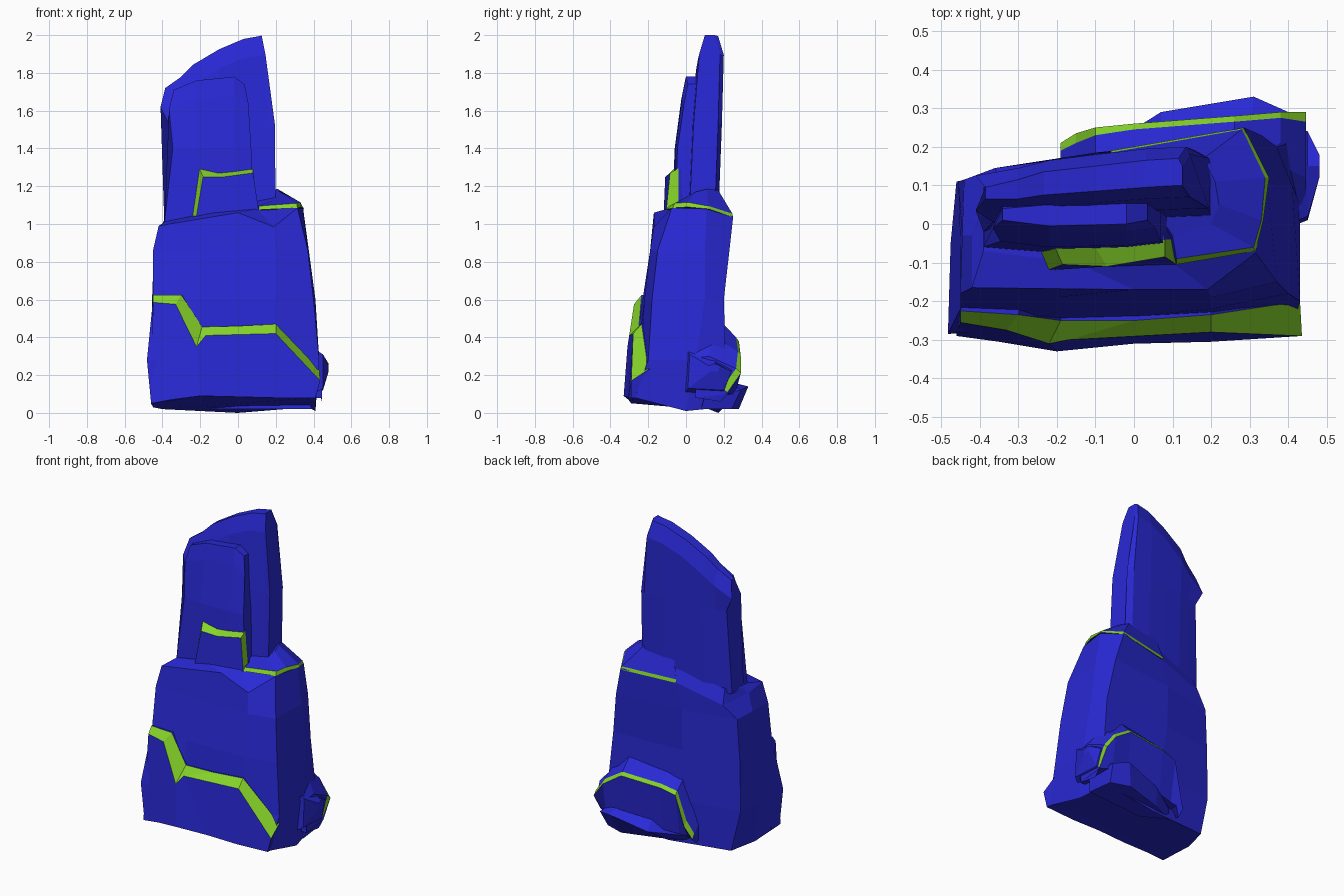
import bpy, bmesh


def material(name, rgb):
    m = bpy.data.materials.new(name)
    m.diffuse_color = (*rgb, 1)
    return m


BLUE = material("rock_blue", (0.022, 0.022, 0.67))
GREEN = material("edge_green", (0.24, 0.66, 0.023))


def loft(name, rings, green=()):
    """Skin equal-length rings of 3D points; green holds (band, side) pairs."""
    bm = bmesh.new()
    vs = [[bm.verts.new(p) for p in r] for r in rings]
    n = len(rings[0])
    for b in range(len(rings) - 1):
        for s in range(n):
            t = (s + 1) % n
            f = bm.faces.new((vs[b][s], vs[b][t], vs[b + 1][t], vs[b + 1][s]))
            f.material_index = 1 if (b, s) in green else 0
    bm.faces.new(vs[0][::-1])
    bm.faces.new(vs[-1])
    bmesh.ops.recalc_face_normals(bm, faces=bm.faces[:])
    me = bpy.data.meshes.new(name)
    bm.to_mesh(me)
    bm.free()
    me.materials.append(BLUE)
    me.materials.append(GREEN)
    ob = bpy.data.objects.new(name, me)
    bpy.context.collection.objects.link(ob)
    return ob


def level(z, pts):
    return [(x, y, z) for x, y in pts]


def slab(name, cols, front, back, z_mid):
    """Upright slab skinned along x. Column: (x at 4 heights, y front, y back, top z)."""
    rings = []
    for xs, yf, yb, zt in cols:
        zs = (1.0, z_mid, zt - 0.1, zt)
        ring = [(xs[i], yf + front[i], zs[i]) for i in range(4)]
        ring += [(xs[i], yb + back[i], zs[i]) for i in (3, 2, 1, 0)]
        rings.append(ring)
    loft(name, rings)


# Main lower rock body
loft("lower_body", [
    [(-.46, -.28, .05), (-.2, -.29, .09), (.2, -.28, .08), (.41, -.27, .08), (.41, 0, .01),
     (.37, .2, .03), (0, .17, 0), (-.4, .12, .02), (-.45, -.05, .03)],
    level(.28, [(-.482, -.285), (-.2, -.26), (.2, -.24), (.43, -.2), (.43, .05),
                (.4, .21), (-.05, .18), (-.46, .11), (-.475, -.05)]),
    level(.6, [(-.45, -.22), (-.2, -.23), (.2, -.22), (.4, -.18), (.41, .1),
               (.37, .2), (-.1, .18), (-.455, .11), (-.45, -.05)]),
    level(.86, [(-.45, -.18), (-.2, -.19), (.2, -.19), (.37, -.15), (.375, .1),
                (.33, .23), (-.1, .185), (-.44, .115), (-.445, -.03)]),
    [(-.42, -.165, .99), (0, -.17, 1.06), (.19, -.17, .985), (.315, -.075, 1.085), (.345, .11, 1.08),
     (.285, .25, 1.04), (-.06, .185, 1.02), (-.36, .145, .94), (-.42, -.03, .97)],
    [(-.39, -.07, 1.01), (-.15, -.1, 1.06), (.1, -.1, 1.08), (.2, 0, 1.1), (.2, .1, 1.1),
     (.18, .16, 1.1), (-.03, .165, 1.1), (-.35, .11, 1.03), (-.39, .02, 1.02)],
])

# Right shoulder with a thin green rim and sloped roof
loft("shoulder", [
    [(.11, -.105, 1.075), (.315, -.07, 1.085), (.335, .01, 1.09), (.35, .12, 1.08), (.285, .25, 1.035), (-.06, .19, 1.02)],
    [(.11, -.09, 1.095), (.31, -.06, 1.11), (.33, .01, 1.115), (.34, .12, 1.095), (.28, .245, 1.055), (-.06, .185, 1.04)],
    [(.1, -.03, 1.1), (.2, 0, 1.13), (.22, .05, 1.17), (.21, .11, 1.185), (.18, .17, 1.18), (-.03, .16, 1.16)],
], {(0, s) for s in range(5)})

# Front base plate: each column is bottom edge, lip, bevel top
plate = [
    [(-.46, -.29, .05), (-.45, -.255, .585), (-.45, -.225, .625)],
    [(-.35, -.305, .07), (-.33, -.275, .575), (-.3, -.235, .625)],
    [(-.2, -.33, .09), (-.22, -.31, .35), (-.19, -.25, .455)],
    [(0, -.31, .085), (-.17, -.3, .41), (0, -.25, .46)],
    [(.2, -.305, .08), (.2, -.28, .42), (.2, -.235, .47)],
    [(.41, -.29, .08), (.435, -.29, .17), (.43, -.2, .23)],
]
loft("front_base_plate",
     [[(c[0][0], -.2, c[0][2] - .005)] + c + [(c[2][0] * .95, -.15, c[2][2])] for c in plate],
     {(b, 2) for b in range(5)})

# Tall rear spire, its front flaring forward towards the base
slab("rear_spire", [
    ((-.39, -.365, -.41, -.385), .03, .125, 1.72),
    ((-.3, -.3, -.3, -.3), .03, .145, 1.78),
    ((-.22, -.22, -.22, -.235), .04, .165, 1.845),
    ((-.1, -.1, -.1, -.1), .05, .18, 1.925),
    ((.03, .03, .03, .03), .06, .195, 1.98),
    ((.16, .16, .135, .115), .065, .2, 1.995),
    ((.2, .195, .145, .125), .065, .18, 2.0),
], (-.05, -.025, .005, .035), (-.03, -.01, 0, -.03), 1.53)

# Shorter slab leaning on the spire's front
slab("front_slab", [
    ((-.39, -.345, -.365, -.34), -.035, .06, 1.71),
    ((-.22, -.22, -.22, -.22), -.05, .07, 1.76),
    ((-.02, -.02, -.02, -.02), -.045, .08, 1.78),
    ((.09, .07, .055, .035), -.035, .08, 1.74),
], (-.025, -.01, .025, .045), (0, 0, 0, -.02), 1.4)

# Low step in front of the slab, green bevel
loft("front_step", [
    [(-.225, -.12, 1.01), (-.185, -.105, 1.25), (-.07, -.11, 1.25), (.08, -.085, 1.27), (.11, -.105, 1.07)],
    [(-.25, -.06, 1.01), (-.205, -.06, 1.295), (-.1, -.06, 1.27), (.08, -.04, 1.295), (.1, -.04, 1.07)],
    [(-.25, 0, 1.01), (-.2, 0, 1.29), (-.1, 0, 1.26), (.07, 0, 1.28), (.08, 0, 1.07)],
], {(0, s) for s in range(4)})

# Bulge at the back: columns of bottom, lip, lip top, slope top (y, z)
bulge = [
    (-.19, (.17, .03), (.21, .07), (.19, .1), (.14, .14)),
    (-.15, (.2, .08), (.235, .15), (.21, .18), (.14, .3)),
    (-.1, (.21, .08), (.25, .34), (.23, .36), (.15, .43)),
    (0, (.23, .09), (.26, .365), (.245, .385), (.16, .46)),
    (.26, (.25, .1), (.28, .38), (.265, .4), (.18, .49)),
    (.38, (.26, .1), (.29, .3), (.275, .325), (.15, .4)),
    (.445, (.22, .1), (.29, .21), (.265, .235), (.12, .3)),
    (.44, (.18, .06), (.22, .11), (.19, .13), (.1, .2)),
]
loft("back_bulge",
     [[(x, .05, .08)] + [(x, y, z) for y, z in ps] + [(x, .05, ps[-1][1] - .01)] for x, *ps in bulge],
     {(b, 2) for b in range(7)})

# Knob on the lower right side
loft("side_knob", [
    [(.4, y, z) for y, z in ((-.01, .1), (0, .34), (.16, .34), (.26, .25), (.2, .1))],
    [(.45, y, z) for y, z in ((.01, .13), (.02, .31), (.15, .27), (.24, .22), (.2, .12))],
    [(.48, y, z) for y, z in ((.13, .22), (.12, .25), (.15, .26), (.18, .25), (.17, .22))],
])

# Foot ledge at the back
loft("back_foot", [
    level(.02, [(-.15, .13), (0, .2), (.26, .28), (.38, .24), (.4, .08), (0, .05)]),
    [(-.12, .17, .06), (.07, .29, .08), (.31, .33, .14), (.4, .29, .12), (.42, .1, .09), (0, .05, .1)],
    level(.16, [(-.1, .15), (.07, .22), (.3, .25), (.36, .23), (.4, .1), (0, .05)]),
])
